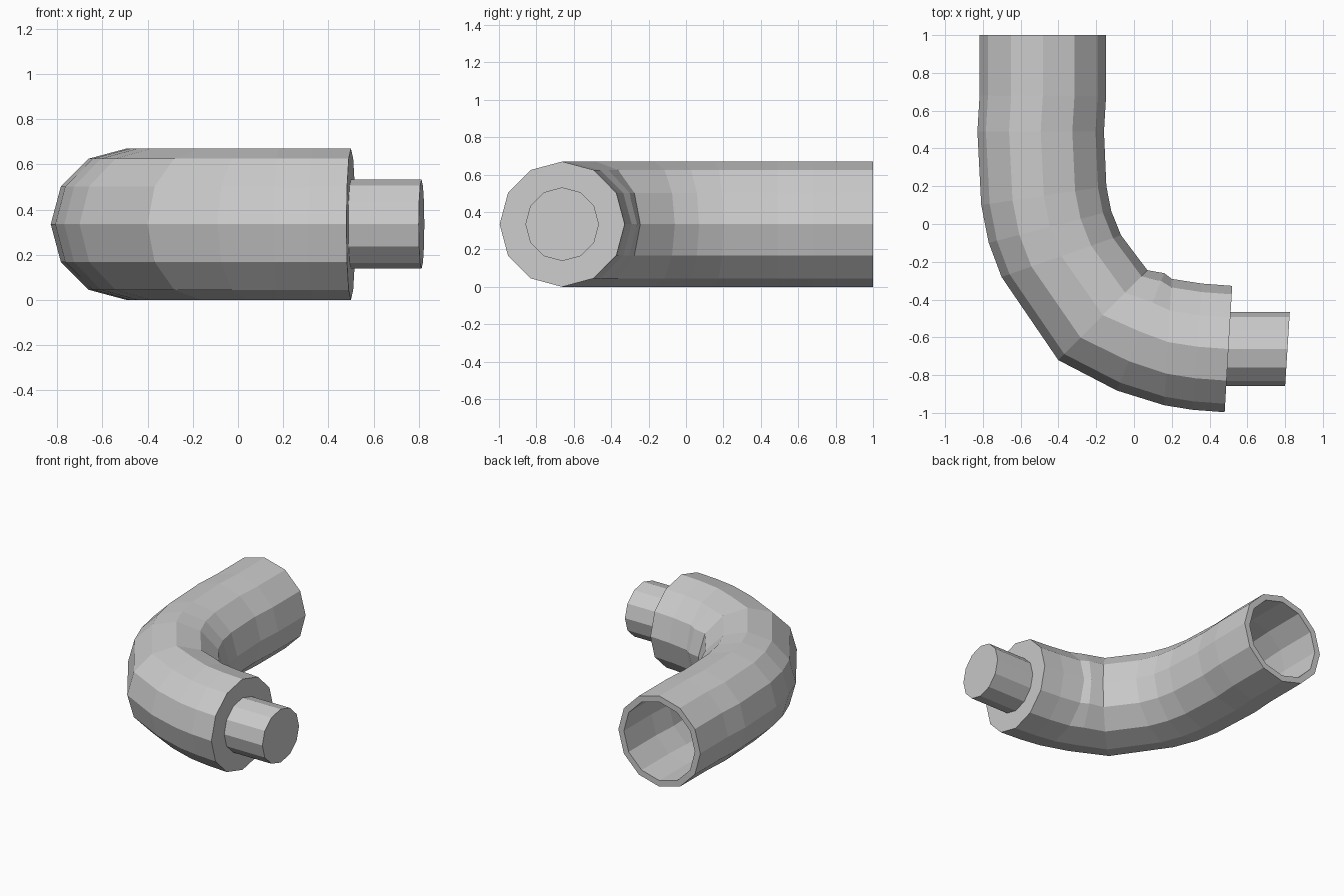
import bpy, bmesh
from math import sin, cos, pi
from mathutils import Vector

if "Cube" in bpy.data.objects:
    bpy.data.objects.remove(bpy.data.objects["Cube"])

SIDES = 12
Z = 0.335   # height of the pipe centre line

# Pipe sections seen from the top: (outer x, outer y, inner x, inner y)
sections = [
    (-0.815, 1.0, -0.15, 1.0),
    (-0.815, 0.68, -0.15, 0.68),
    (-0.828, 0.49, -0.16, 0.49),
    (-0.81, 0.10, -0.145, 0.20),
    (-0.77, -0.10, -0.12, 0.07),
    (-0.70, -0.28, -0.07, -0.06),
    (-0.40, -0.72, 0.07, -0.245),
    (-0.09, -0.88, 0.16, -0.262),
    (0.16, -0.96, 0.20, -0.29),
    (0.31, -0.985, 0.36, -0.314),
    (0.48, -0.997, 0.52, -0.327),
]
R, BORE, PLUG = 0.335, 0.29, 0.197


def ring(section, r):
    """Upright 12-sided ring whose width lies along the section line."""
    a = Vector((section[0], section[1], Z))
    b = Vector((section[2], section[3], Z))
    c, d = (a + b) / 2, (b - a).normalized()
    return [c + d * (r * cos(2 * pi * i / SIDES)) + Vector((0, 0, r * sin(2 * pi * i / SIDES)))
            for i in range(SIDES)]


def loft(name, rings, cap_start=False, cap_end=False):
    bm = bmesh.new()
    loops = [[bm.verts.new(p) for p in r] for r in rings]
    for a, b in zip(loops, loops[1:]):
        for i in range(SIDES):
            j = (i + 1) % SIDES
            bm.faces.new((a[i], a[j], b[j], b[i]))
    if cap_start:
        bm.faces.new(loops[0][::-1])
    if cap_end:
        bm.faces.new(loops[-1])
    bmesh.ops.recalc_face_normals(bm, faces=bm.faces)
    mesh = bpy.data.meshes.new(name)
    bm.to_mesh(mesh)
    bm.free()
    obj = bpy.data.objects.new(name, mesh)
    bpy.context.collection.objects.link(obj)
    return obj


# Bent pipe: bore from the closed end out to the rim, then the outer skin and end face
bore = [ring(s, BORE) for s in reversed(sections[:-1])]
skin = [ring(s, R) for s in sections]
loft("bent_pipe", bore + skin + [ring(sections[-1], PLUG)], cap_start=True, cap_end=True)

# Narrow spigot leaving the end face
tip = (0.80, -0.86, 0.825, -0.464)
loft("spigot", [ring(sections[-1], PLUG), ring(tip, PLUG)], cap_start=True, cap_end=True)
